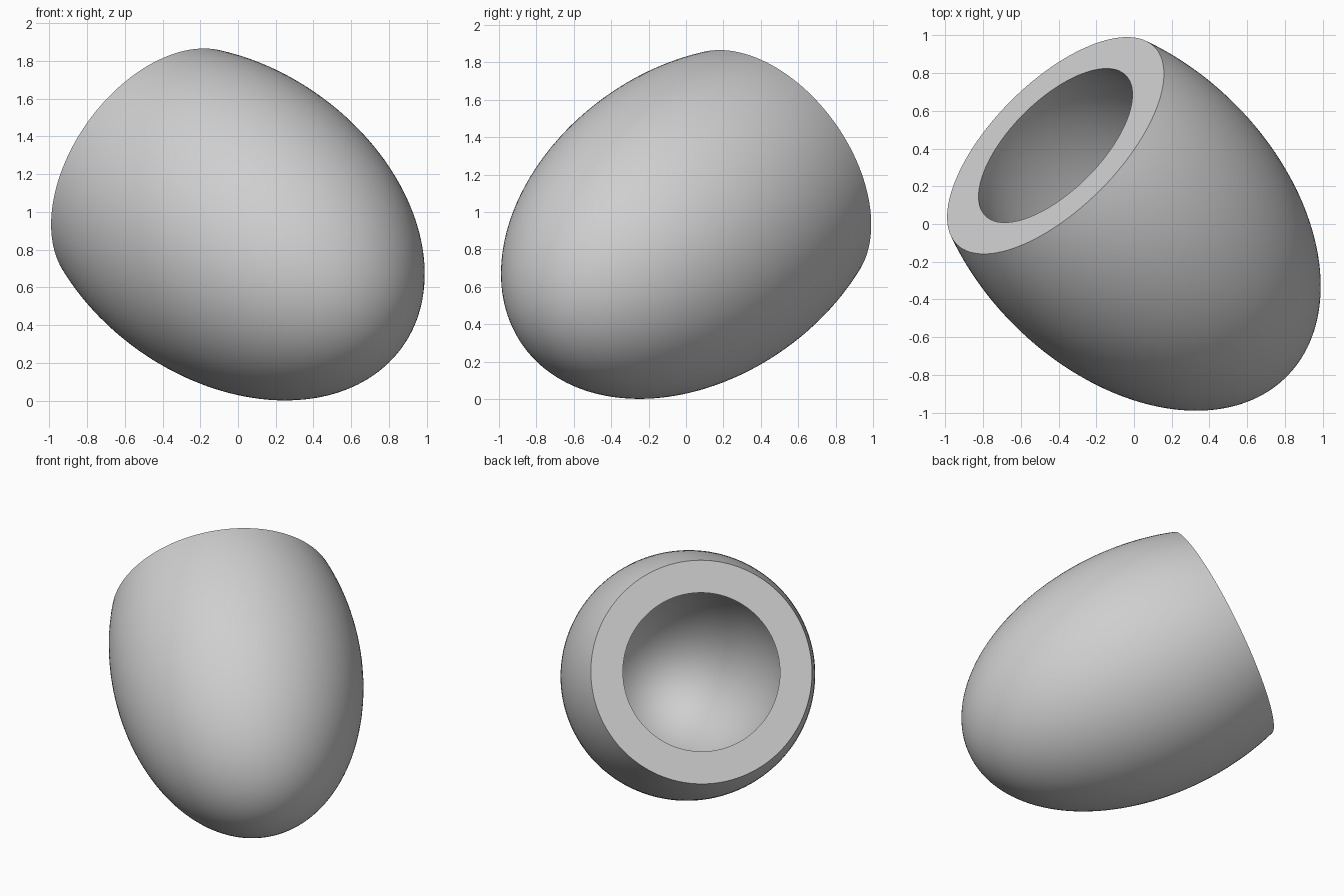
import bpy, bmesh, math
from mathutils import Vector, Matrix

if "Cube" in bpy.data.objects:
    bpy.data.objects.remove(bpy.data.objects["Cube"])

# Hollow, truncated ellipsoid cup, tilted towards back left
AXIS = Vector((-0.631, 0.631, 0.452)).normalized()
CENTRE = Vector((-0.05, 0.05, 0.943))
CUT = 0.58                       # height of the flat rim along the axis
OUTER = (1.295, 0.828)           # half length, half width
INNER = (1.06, 0.628)
SIDES, RINGS = 128, 48


def arc(half_len, half_width):
    """Profile (radius, height) from the lower pole up to the cut."""
    end = math.acos(-CUT / half_len)
    return [(half_width * math.sin(end * i / RINGS),
             -half_len * math.cos(end * i / RINGS)) for i in range(RINGS + 1)]


bm = bmesh.new()


def lathe(profile, flip):
    """Revolve a profile whose first point is the pole; return the rim ring."""
    prev = [bm.verts.new((0, 0, profile[0][1]))] * SIDES
    for r, z in profile[1:]:
        ring = [bm.verts.new((r * math.cos(2 * math.pi * k / SIDES),
                              r * math.sin(2 * math.pi * k / SIDES), z))
                for k in range(SIDES)]
        for k in range(SIDES):
            n = (k + 1) % SIDES
            f = [prev[k], prev[n], ring[n], ring[k]]
            if prev[k] is prev[n]:
                f.pop(0)
            bm.faces.new(f[::-1] if flip else f)
        prev = ring
    return prev


# outer wall, cavity and flat rim
outer = lathe(arc(*OUTER), False)
inner = lathe(arc(*INNER), True)
for k in range(SIDES):
    n = (k + 1) % SIDES
    bm.faces.new((outer[k], outer[n], inner[n], inner[k]))
bmesh.ops.recalc_face_normals(bm, faces=bm.faces)

# tilt into place
tilt = AXIS.to_track_quat('Z', 'Y').to_matrix().to_4x4()
bm.transform(Matrix.Translation(CENTRE) @ tilt)

mesh = bpy.data.meshes.new("hollow_shell")
bm.to_mesh(mesh)
bm.free()
obj = bpy.data.objects.new("hollow_shell", mesh)
bpy.context.collection.objects.link(obj)

mat = bpy.data.materials.new("light grey")
mat.diffuse_color = (0.62, 0.62, 0.62, 1)
mat.use_nodes = True
mat.node_tree.nodes["Principled BSDF"].inputs["Base Color"].default_value = mat.diffuse_color
mesh.materials.append(mat)

bpy.context.view_layer.objects.active = obj
obj.select_set(True)
bpy.ops.object.shade_smooth_by_angle(angle=math.radians(30))
